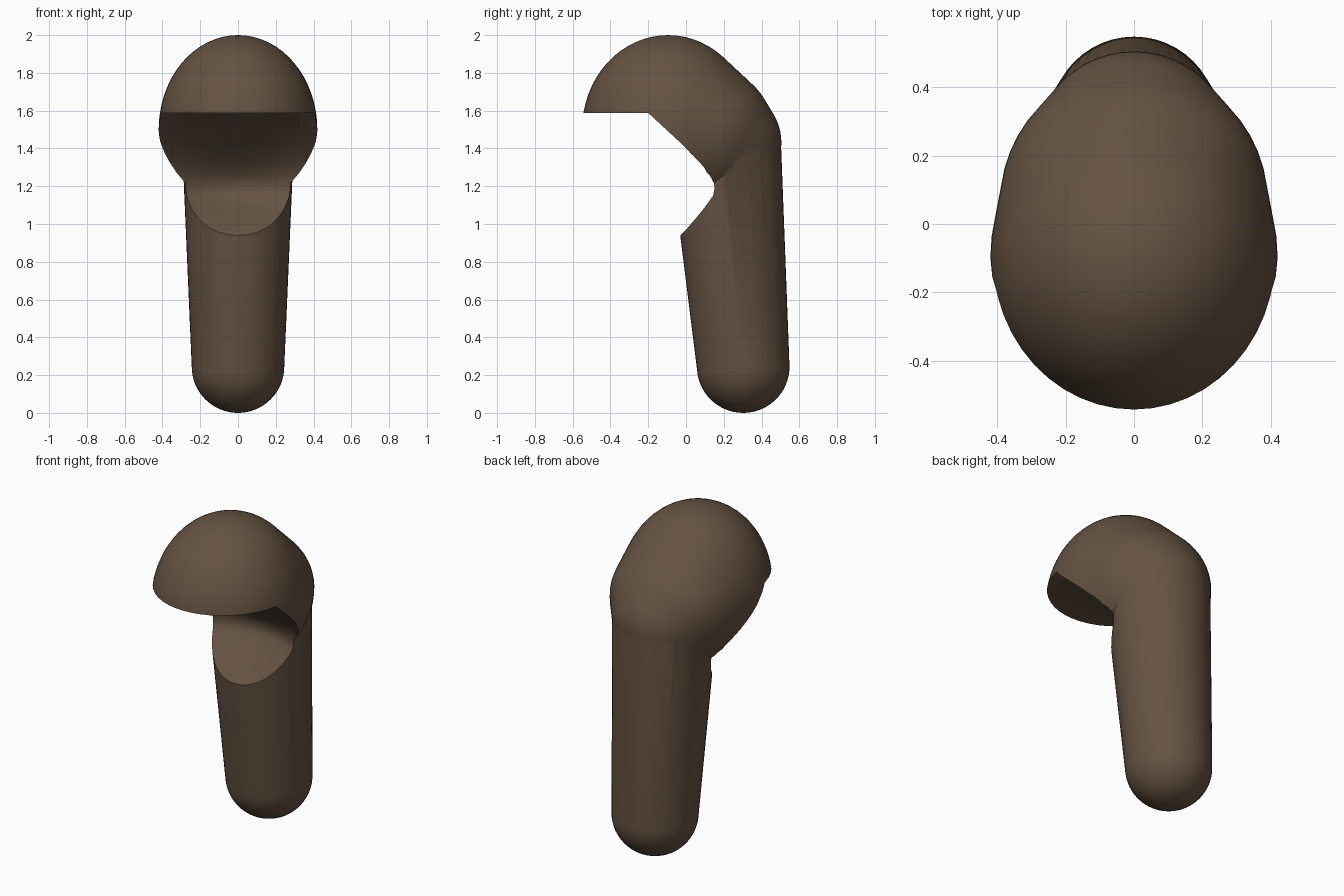
import bpy, bmesh, math
from mathutils import Vector

if "Cube" in bpy.data.objects:
    bpy.data.objects.remove(bpy.data.objects["Cube"])

brown = bpy.data.materials.new("dark_brown")
brown.diffuse_color = (0.13, 0.085, 0.054, 1)
brown.use_nodes = True
brown.node_tree.nodes["Principled BSDF"].inputs["Base Color"].default_value = brown.diffuse_color


def ball(bm, centre, radii, low=None):
    """Add an ellipsoid; low replaces the z radius of the lower half."""
    verts = bmesh.ops.create_uvsphere(bm, u_segments=48, v_segments=32, radius=1)["verts"]
    for v in verts:
        rz = low if low and v.co.z < 0 else radii[2]
        v.co = Vector(centre) + Vector((v.co.x * radii[0], v.co.y * radii[1], v.co.z * rz))


def finish(bm, name):
    bmesh.ops.recalc_face_normals(bm, faces=bm.faces[:])
    mesh = bpy.data.meshes.new(name)
    bm.to_mesh(mesh)
    bm.free()
    mesh.materials.append(brown)
    obj = bpy.data.objects.new(name, mesh)
    bpy.context.collection.objects.link(obj)
    return obj


def hull(name, balls):
    """Wrap a smooth convex skin around several ellipsoids."""
    bm = bmesh.new()
    for b in balls:
        ball(bm, *b)
    res = bmesh.ops.convex_hull(bm, input=bm.verts[:], use_existing_faces=False)
    bmesh.ops.delete(bm, geom=[v for v in res["geom_interior"] if isinstance(v, bmesh.types.BMVert)],
                     context="VERTS")
    # keep only the faces of the skin
    skin = {f for f in res["geom"] if isinstance(f, bmesh.types.BMFace) and f.is_valid}
    bmesh.ops.delete(bm, geom=[f for f in bm.faces if f not in skin], context="FACES")
    return finish(bm, name)


def combine(target, tool, operation):
    mod = target.modifiers.new(operation.lower(), "BOOLEAN")
    mod.operation, mod.solver, mod.object = operation, "EXACT", tool
    bpy.context.view_layer.objects.active = target
    bpy.ops.object.modifier_apply(modifier=mod.name)
    bpy.data.objects.remove(tool)


# Domed cap flowing back into the top of the tail
hair = hull("hair", [((0, -0.095, 1.5), (0.42, 0.455, 0.5), 0.44),
                     ((0, 0.06, 1.5), (0.392, 0.40, 0.35), 0.42),
                     ((0, 0.207, 1.43), (0.298, 0.298, 0.298))])

# Long tapering tail with a round end
tail = hull("tail", [((0, 0.209, 1.40), (0.295, 0.295, 0.295)),
                     ((0, 0.303, 0.245), (0.245, 0.245, 0.245))])
combine(hair, tail, "UNION")

# Face opening: straight fringe above, slanted sides, shallow bowl for face and chin
# each row: y, z, extra depth in the middle, half width of the bowl
rows = [(-1, 1.588, 0, 1), (-0.2, 1.588, 0, 1), (-0.11, 1.505, 0.02, 0.42),
        (-0.03, 1.43, 0.04, 0.41), (0.07, 1.325, 0.07, 0.37), (0.12, 1.25, 0.08, 0.33),
        (0.14, 1.19, 0.08, 0.30), (0.135, 1.15, 0.07, 0.29), (0.09, 1.09, 0.05, 0.28),
        (0.03, 1.015, 0.02, 0.26), (-0.03, 0.94, 0, 1), (-0.27, 0.64, 0, 1), (-1, 0.64, 0, 1)]
xs = [-1] + [i * 0.03 for i in range(-16, 17)] + [1]
bm = bmesh.new()
grid = [[bm.verts.new((x, y + d * max(0, 1 - (x / w) ** 2), z)) for y, z, d, w in rows] for x in xs]
for a, b in zip(grid, grid[1:]):
    for j in range(len(rows)):
        k = (j + 1) % len(rows)
        bm.faces.new((a[j], a[k], b[k], b[j]))
bm.faces.new(grid[0])
bm.faces.new(grid[-1])
bmesh.ops.triangulate(bm, faces=bm.faces[:])
combine(hair, finish(bm, "face_opening"), "DIFFERENCE")

# Smooth surfaces with sharp cut edges
bpy.ops.object.select_all(action="DESELECT")
hair.select_set(True)
bpy.context.view_layer.objects.active = hair
bpy.ops.object.shade_smooth_by_angle(angle=math.radians(40))
